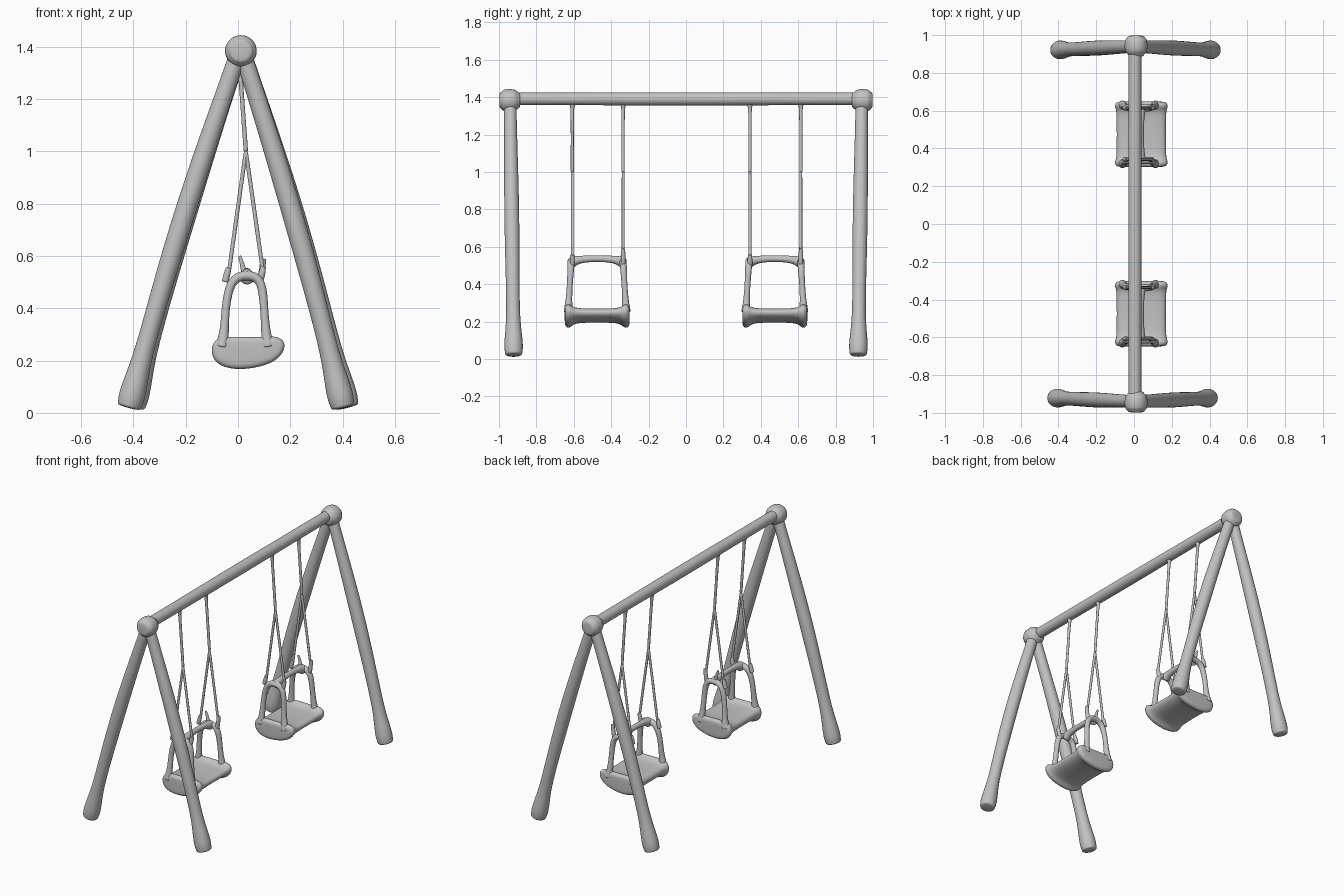
import bpy, bmesh, math
from mathutils import Vector

cube = bpy.data.objects.get("Cube")
if cube:
    bpy.data.objects.remove(cube, do_unlink=True)

grey = bpy.data.materials.new("plain grey")
grey.use_nodes = True
colour = (0.54, 0.54, 0.54, 1)
grey.diffuse_color = colour
bsdf = next(n for n in grey.node_tree.nodes if n.type == "BSDF_PRINCIPLED")
bsdf.inputs["Base Color"].default_value = colour
bsdf.inputs["Roughness"].default_value = 0.6


def loft(name, rings):
    """Skin a list of point rings, cap both ends and smooth the result."""
    bm = bmesh.new()
    loops = [[bm.verts.new(p) for p in ring] for ring in rings]
    n = len(loops[0])
    for a, b in zip(loops, loops[1:]):
        for i in range(n):
            j = (i + 1) % n
            bm.faces.new((a[i], a[j], b[j], b[i]))
    bm.faces.new(loops[0])
    bm.faces.new(loops[-1])
    bmesh.ops.recalc_face_normals(bm, faces=bm.faces)
    for face in bm.faces:
        face.smooth = True
    mesh = bpy.data.meshes.new(name)
    bm.to_mesh(mesh)
    bm.free()
    mesh.materials.append(grey)
    obj = bpy.data.objects.new(name, mesh)
    bpy.context.collection.objects.link(obj)
    sub = obj.modifiers.new("Smooth", "SUBSURF")
    sub.levels = sub.render_levels = 2
    return obj


def tube(name, path, radii, sides=10):
    """Round bar along a path with a radius at every point."""
    pts = [Vector(p) for p in path]
    # Support rings keep the full thickness right up to both ends
    first = pts[0] + (pts[1] - pts[0]).normalized() * radii[0] * 0.3
    last = pts[-1] + (pts[-2] - pts[-1]).normalized() * radii[-1] * 0.3
    pts = [pts[0], first, *pts[1:-1], last, pts[-1]]
    radii = [radii[0], *radii, radii[-1]]
    span = pts[-1] - pts[0]
    runs_along_y = abs(span.y) > 0.7 * span.length
    reference = Vector((1, 0, 0)) if runs_along_y else Vector((0, 1, 0))
    rings = []
    for i, p in enumerate(pts):
        along = (pts[min(i + 1, len(pts) - 1)] - pts[max(i - 1, 0)]).normalized()
        side = along.cross(reference).normalized()
        up = along.cross(side)
        r = radii[i] * 1.05
        rings.append([p + r * (math.cos(t) * side + math.sin(t) * up)
                      for t in (math.tau * k / sides for k in range(sides))])
    return loft(name, rings)


# Top beam
tube("top_beam", [(0.005, y, 1.391) for y in (-0.96, -0.5, 0, 0.5, 0.96)],
     [0.034, 0.034, 0.037, 0.034, 0.034])

# End frames: knob, two splayed legs with swollen feet
for end, s in (("front", -1), ("back", 1)):
    tube(end + "_knob",
         [(0.011, s * y, 1.383) for y in (0.999, 0.98, 0.945, 0.91, 0.885)],
         [0.044, 0.057, 0.062, 0.057, 0.04], 12)
    for side, m in (("left", 1), ("right", -1)):
        foot = Vector((m * 0.41 + s * 0.008, s * 0.921, 0.018))
        head = Vector((0.01 + m * 0.006, s * 0.94, 1.38))
        steps = (0, 0.03, 0.08, 0.15, 0.3, 0.5, 0.7, 0.9, 1)
        path = [foot.lerp(head, t) for t in steps]
        for p, t in zip(path, steps):
            p.x += m * 0.018 * math.sin(math.pi * t)
        tube(end + "_" + side + "_leg", path,
             [0.046, 0.052, 0.047, 0.036, 0.037, 0.041, 0.039, 0.034, 0.034])

# Seat cross-section, relative to the seat middle
seat_profile = [(-0.142, 0.01), (-0.118, 0.054), (-0.04, 0.055), (0.05, 0.052),
                (0.118, 0.06), (0.149, 0.024), (0.118, -0.034), (0.04, -0.063),
                (-0.05, -0.072), (-0.124, -0.05)]
# Seat stations: offset, width scale, height scale
seat_stations = [(0.174, 0.78, 0.65), (0.17, 0.97, 0.92), (0.152, 1.03, 1.06),
                 (0.137, 1.0, 0.9), (0.12, 0.96, 0.68), (0.06, 0.95, 0.6)]
seat_stations += [(-y, w, h) for y, w, h in reversed(seat_stations)]

arch_path = [(-0.062, 0.25), (-0.052, 0.31), (-0.048, 0.4), (-0.034, 0.485),
             (-0.005, 0.52), (0.035, 0.527), (0.075, 0.518), (0.094, 0.48),
             (0.1, 0.4), (0.106, 0.31), (0.115, 0.25)]
arch_radii = [0.025, 0.017, 0.015, 0.018, 0.019, 0.02, 0.019, 0.018, 0.015, 0.017, 0.025]

for name, yc in (("front_swing", -0.475), ("back_swing", 0.475)):
    loft(name + "_seat",
         [[(0.037 + x * w, yc + y, 0.236 + z * h) for x, z in seat_profile]
          for y, w, h in seat_stations])

    # Cross bar joining the two side arches
    tube(name + "_bar",
         [(0.035, yc + y, z) for y, z in ((-0.14, 0.515), (-0.1, 0.533), (0, 0.538),
                                         (0.1, 0.533), (0.14, 0.515))],
         [0.03, 0.02, 0.016, 0.02, 0.03])

    for end, s, clip_top in (("front", -1, 0.56), ("back", 1, 0.59)):
        tag = name + "_" + end
        # Side arch leaning in toward the top
        tube(tag + "_arch",
             [(x, yc + s * (0.155 - 0.06 * (z - 0.25)), z) for x, z in arch_path],
             arch_radii)
        # Hanger rope that splits into two strands
        y = yc + 0.003 + s * 0.136
        fork = (0.03, y, 1.0)
        tube(tag + "_rope", [(0.005, y, 1.37), (0.005, y, 1.35), (0.006, y, 1.335), fork],
             [0.017, 0.013, 0.008, 0.009], 8)
        for side, x, top in (("left", 0.097, clip_top), ("right", -0.036, 0.555)):
            tube(tag + "_" + side + "_strand", [fork, (x, y, 0.53)], [0.008, 0.008], 8)
            # Rope fastener on the arch shoulder
            tube(tag + "_" + side + "_clip",
                 [(x - 0.014, y, 0.5), (x - 0.006, y, 0.53), (x, y, top)],
                 [0.013, 0.014, 0.011], 8)

    # Small hook rising from the back arch
    hook_y = yc + 0.136
    tube(name + "_hook", [(0.025, hook_y, 0.53), (0.016, hook_y, 0.57), (0.006, hook_y, 0.6)],
         [0.012, 0.009, 0.006], 8)
